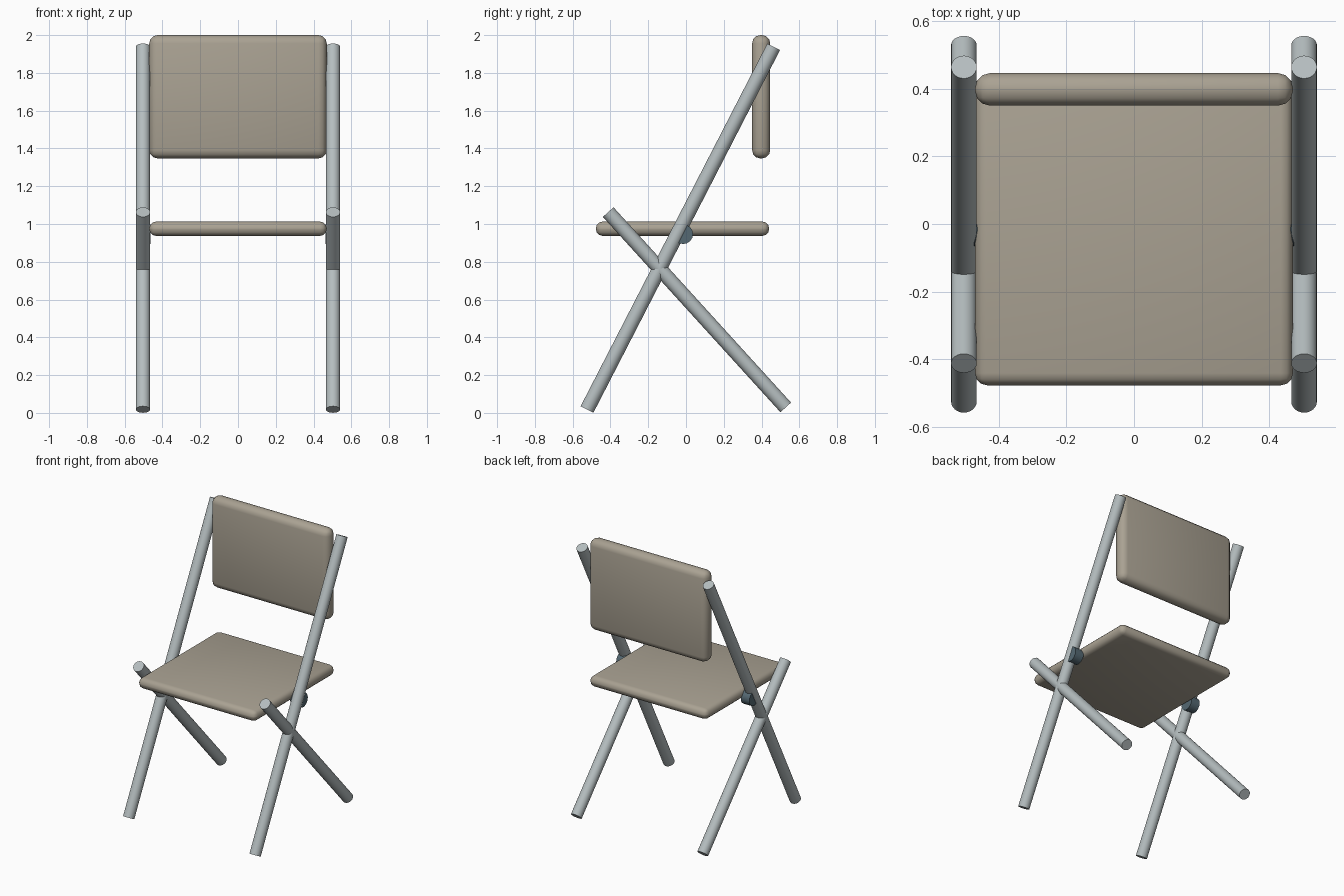
import bpy
from mathutils import Vector

if "Cube" in bpy.data.objects:
    bpy.data.objects.remove(bpy.data.objects["Cube"])


def material(name, color):
    m = bpy.data.materials.new(name)
    m.diffuse_color = (*color, 1)
    m.use_nodes = True
    m.node_tree.nodes["Principled BSDF"].inputs["Base Color"].default_value = m.diffuse_color
    return m


FABRIC = material("taupe", (0.40, 0.36, 0.29))
METAL = material("metal", (0.46, 0.51, 0.52))
DARK = material("dark_metal", (0.09, 0.14, 0.17))


def finish(ob, name, mat):
    ob.name = name
    ob.data.materials.append(mat)
    bpy.ops.object.shade_smooth_by_angle()
    return ob


def tube(name, a, b, radius, mat, sides=24):
    a, b = Vector(a), Vector(b)
    d = b - a
    bpy.ops.mesh.primitive_cylinder_add(
        vertices=sides, radius=radius, depth=d.length, location=(a + b) / 2,
        rotation=d.to_track_quat('Z', 'Y').to_euler())
    return finish(bpy.context.object, name, mat)


def panel(name, lo, hi, bevel):
    lo, hi = Vector(lo), Vector(hi)
    bpy.ops.mesh.primitive_cube_add(size=1, location=(lo + hi) / 2)
    ob = bpy.context.object
    ob.scale = hi - lo
    bpy.ops.object.transform_apply(location=False, rotation=False, scale=True)
    mod = ob.modifiers.new("rounded_edges", 'BEVEL')
    mod.width = bevel
    mod.segments = 3
    bpy.ops.object.modifier_apply(modifier=mod.name)
    return finish(ob, name, FABRIC)


# Padded seat and backrest
panel("seat", (-0.47, -0.477, 0.937), (0.47, 0.44, 1.013), 0.036)
panel("backrest", (-0.47, 0.35, 1.347), (0.47, 0.446, 2.0), 0.044)

# Crossed tubes and pivot disc on each side
for side, s in (("left", -1), ("right", 1)):
    x = 0.503 * s
    tube("long_leg_" + side, (x, -0.524, 0.018), (x, 0.464, 1.938), 0.038, METAL)
    tube("short_leg_" + side, (x, 0.528, 0.029), (x, -0.412, 1.063), 0.038, METAL)
    tube("pivot_" + side, (0.462 * s, -0.015, 0.946), (0.53 * s, -0.015, 0.946),
         0.052, DARK, 16)
